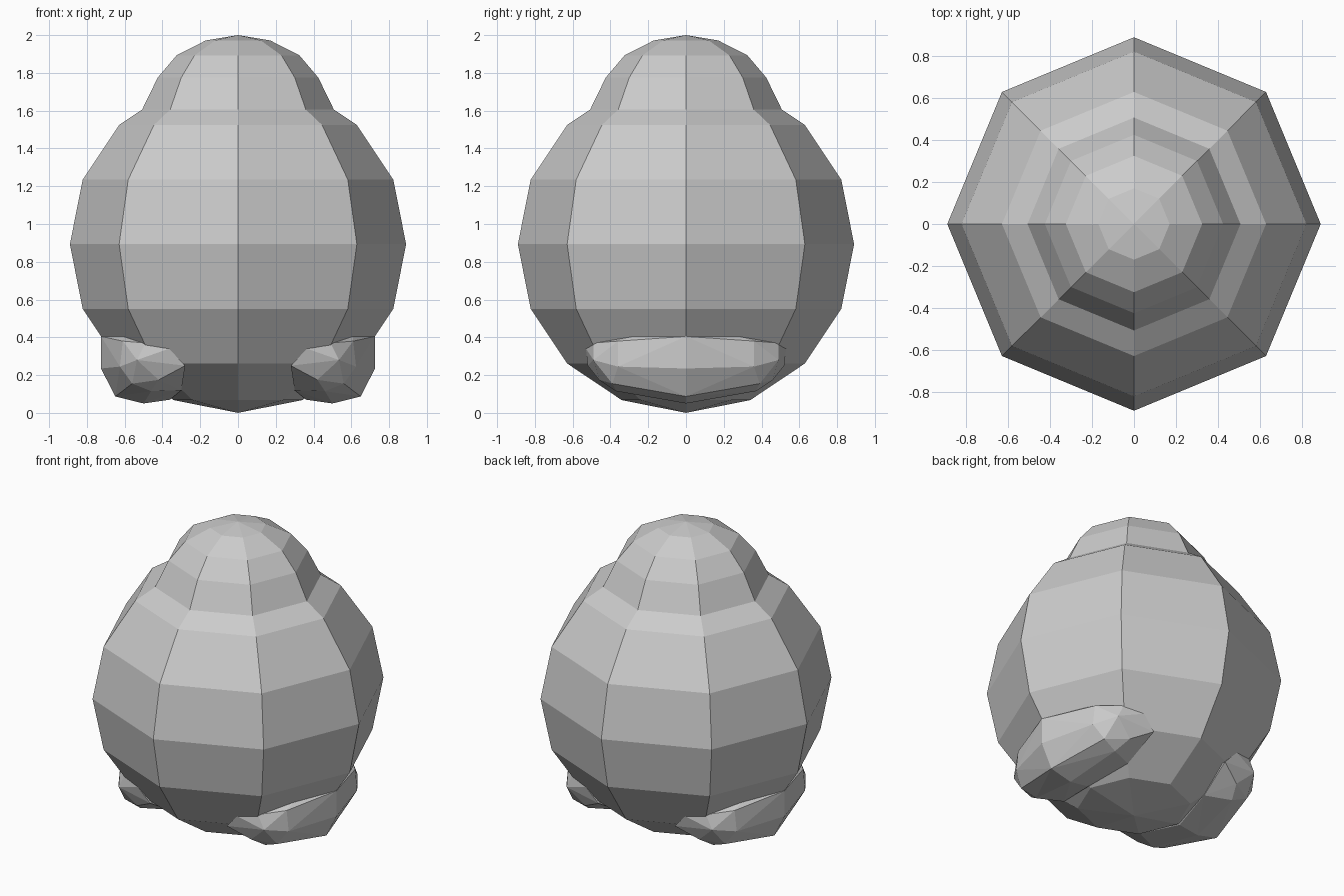
import bpy, bmesh, math

if "Cube" in bpy.data.objects:
    bpy.data.objects.remove(bpy.data.objects["Cube"])


def finish(bm, name):
    bmesh.ops.recalc_face_normals(bm, faces=bm.faces)
    mesh = bpy.data.meshes.new(name)
    bm.to_mesh(mesh)
    bm.free()
    obj = bpy.data.objects.new(name, mesh)
    bpy.context.collection.objects.link(obj)
    return obj


def lathe(name, profile, sides=8):
    """Flat-faced solid of revolution; profile runs pole to pole."""
    bm = bmesh.new()
    first, last = bm.verts.new((0, 0, profile[0][1])), bm.verts.new((0, 0, profile[-1][1]))
    rings = []
    for r, z in profile[1:-1]:
        rings.append([bm.verts.new((r * math.cos(math.tau * i / sides),
                                    r * math.sin(math.tau * i / sides), z))
                      for i in range(sides)])
    for i in range(sides):
        j = (i + 1) % sides
        bm.faces.new((first, rings[0][j], rings[0][i]))
        bm.faces.new((last, rings[-1][i], rings[-1][j]))
        for a, b in zip(rings, rings[1:]):
            bm.faces.new((a[i], a[j], b[j], b[i]))
    return finish(bm, name)


# Round body: eight-sided, eight-ring sphere
R = 0.89
body = [(R * math.sin(k * math.pi / 8), 0.893 - 0.893 * math.cos(k * math.pi / 8))
        for k in range(9)]
lathe("body", body)

# Small domed head sunk into the body
lathe("head", [(0, 2.0), (0.17, 1.972), (0.325, 1.893), (0.425, 1.775),
               (0.508, 1.605), (0.53, 1.50), (0, 1.40)])

# Feet: faceted pads along both sides, symmetric front to back
middle = [(0.725, 0.405), (0.725, 0.235), (0.65, 0.087), (0.5, 0.05),
          (0.36, 0.07), (0.5, 0.405)]
half = [(0.61, 0.36, 0.38), (0.625, 0.36, 0.245), (0.56, 0.39, 0.155),
        (0.46, 0.37, 0.115), (0.535, 0.49, 0.28), (0.42, 0.46, 0.175),
        (0.365, 0.53, 0.34), (0.28, 0.52, 0.25), (0.606, 0.28, 0.405),
        (0.49, 0.49, 0.37), (0.3, 0.3, 0.12)]
for side, name in ((-1, "left_foot"), (1, "right_foot")):
    bm = bmesh.new()
    for x, z in middle:
        bm.verts.new((side * x, 0, z))
    for x, y, z in half:
        for s in (-1, 1):
            bm.verts.new((side * x, s * y, z))
    hull = bmesh.ops.convex_hull(bm, input=bm.verts)
    unused = {v for v in hull["geom_interior"] + hull["geom_unused"]
              if isinstance(v, bmesh.types.BMVert)}
    bmesh.ops.delete(bm, geom=list(unused), context='VERTS')
    finish(bm, name)
